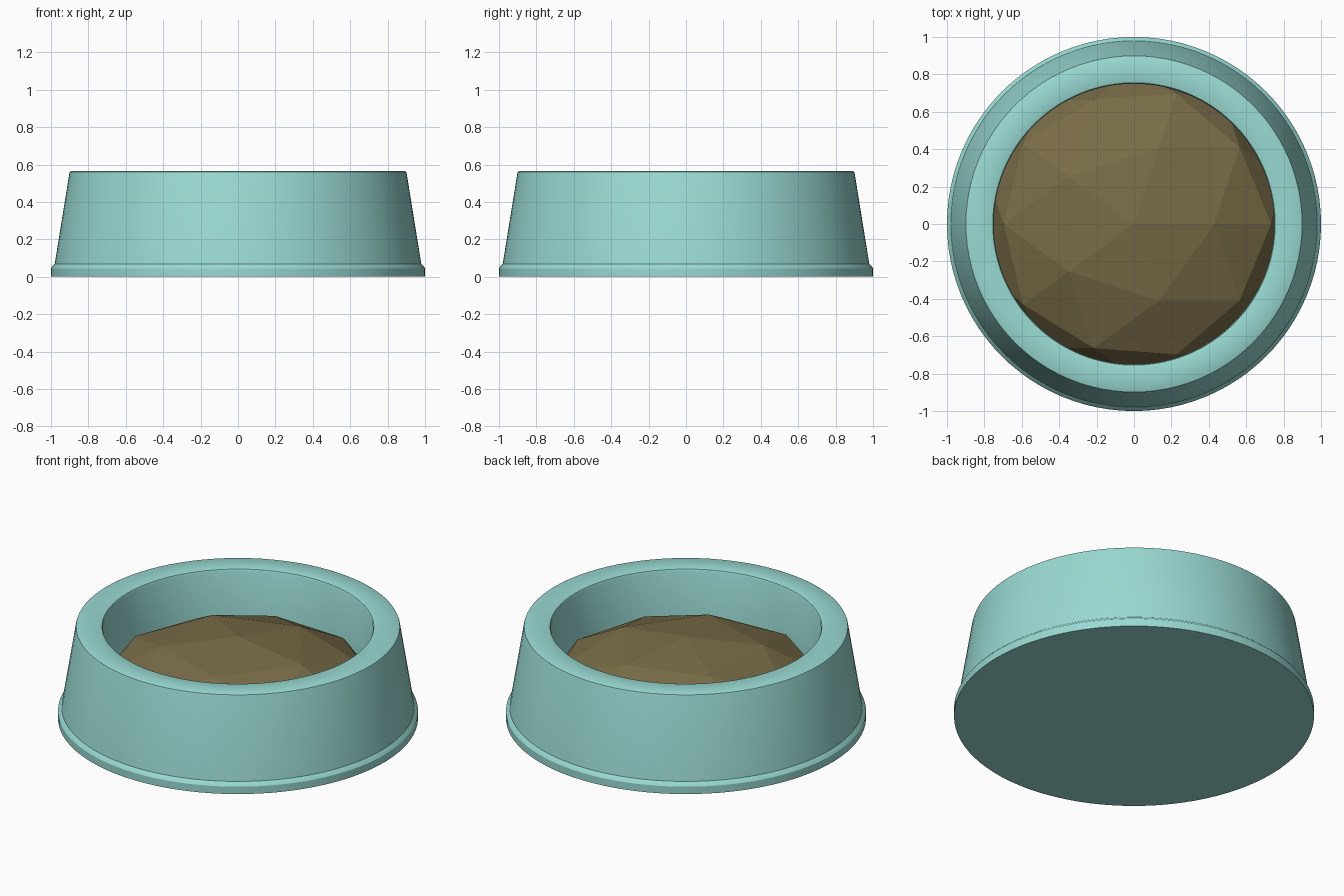
import bpy, bmesh, math

if "Cube" in bpy.data.objects:
    bpy.data.objects.remove(bpy.data.objects["Cube"])

def material(name, rgb):
    m = bpy.data.materials.new(name)
    m.diffuse_color = (*rgb, 1)
    m.use_nodes = True
    m.node_tree.nodes["Principled BSDF"].inputs["Base Color"].default_value = m.diffuse_color
    return m

teal = material("teal_plastic", (0.32, 0.70, 0.65))
brown = material("brown_kibble", (0.19, 0.15, 0.063))

def add_object(name, bm, mat):
    me = bpy.data.meshes.new(name)
    bm.to_mesh(me)
    bm.free()
    me.materials.append(mat)
    ob = bpy.data.objects.new(name, me)
    bpy.context.collection.objects.link(ob)
    return ob

# Bowl: lathed (radius, height) profile with foot ring, tapered wall and rounded rim
SEG = 96
profile = [(1.0, 0), (1.0, 0.045), (0.995, 0.053), (0.98, 0.068),
           (0.902, 0.552), (0.899, 0.561), (0.892, 0.565),
           (0.765, 0.565), (0.755, 0.561), (0.75, 0.55), (0.75, 0.10)]
bm = bmesh.new()
rings = [[bm.verts.new((r * math.cos(2 * math.pi * i / SEG),
                        r * math.sin(2 * math.pi * i / SEG), z))
          for i in range(SEG)] for r, z in profile]
for a, b in zip(rings, rings[1:]):
    for i in range(SEG):
        j = (i + 1) % SEG
        bm.faces.new((a[i], a[j], b[j], b[i]))
bm.faces.new(rings[0][::-1])   # underside
bm.faces.new(rings[-1])        # inside floor
bmesh.ops.recalc_face_normals(bm, faces=bm.faces)
bowl = add_object("bowl", bm, teal)
bpy.context.view_layer.objects.active = bowl
bowl.select_set(True)
bpy.ops.object.shade_smooth_by_angle(angle=math.radians(30))

# Food: flattened faceted dome, buried edges inside the bowl wall
bm = bmesh.new()
bmesh.ops.create_icosphere(bm, subdivisions=2, radius=1)
bmesh.ops.bisect_plane(bm, geom=bm.verts[:] + bm.edges[:] + bm.faces[:],
                       plane_co=(0, 0, 0), plane_no=(0, 0, 1), clear_inner=True)
bmesh.ops.scale(bm, verts=bm.verts, vec=(0.82, 0.82, 0.39))
bmesh.ops.translate(bm, verts=bm.verts, vec=(0, 0, 0.11))
add_object("food", bm, brown)
